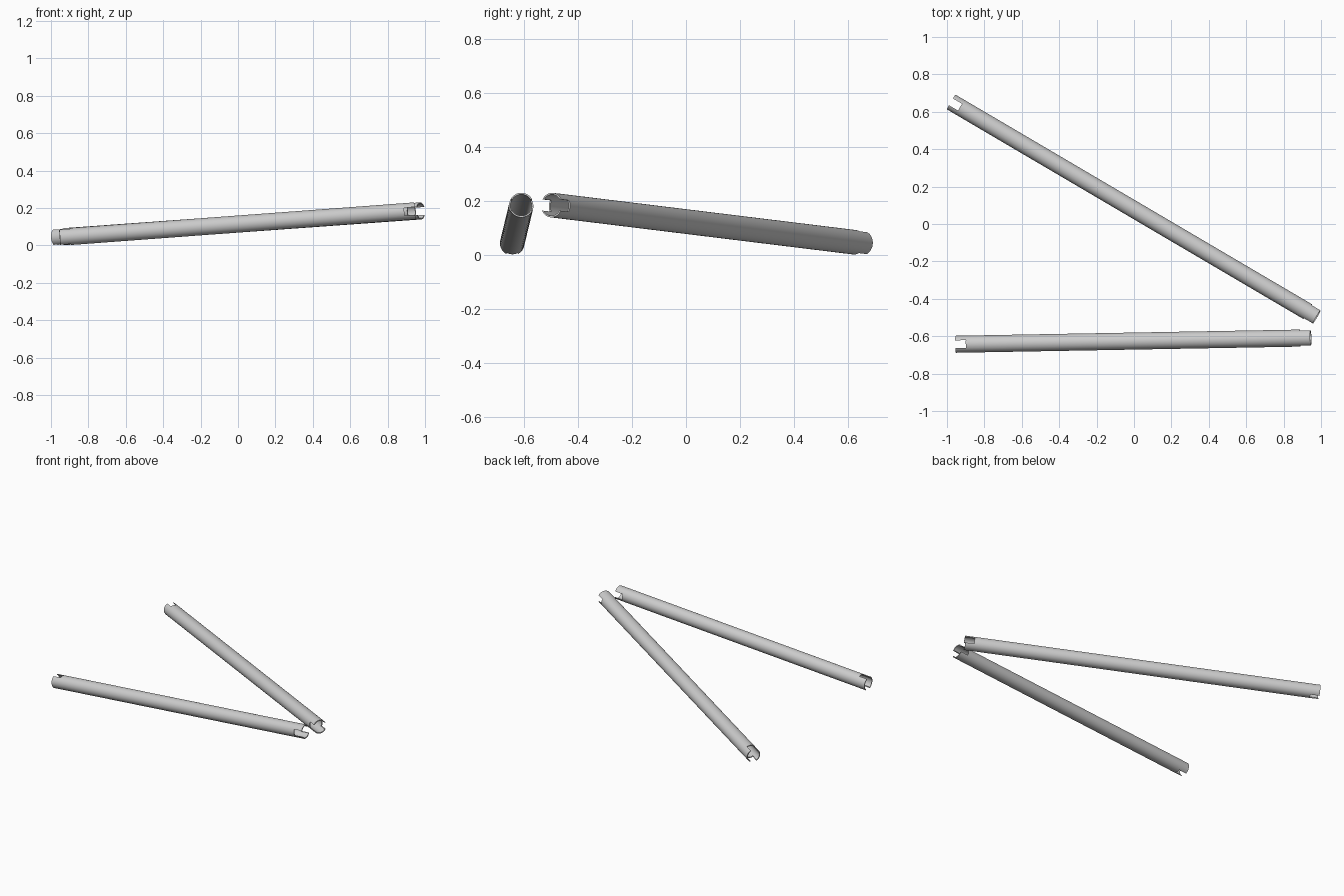
import bpy, bmesh, math
from mathutils import Vector, Matrix

if "Cube" in bpy.data.objects:
    bpy.data.objects.remove(bpy.data.objects["Cube"])

RADIUS, WALL = 0.0455, 0.006
SLOT_WIDTH, SLOT_DEPTH = 0.042, 0.057
SIDES = 64


def box_cutter(name, centre, size):
    bm = bmesh.new()
    bmesh.ops.create_cube(bm, size=1.0, matrix=Matrix.Translation(centre) @ Matrix.Diagonal((*size, 1)))
    me = bpy.data.meshes.new(name)
    bm.to_mesh(me)
    bm.free()
    ob = bpy.data.objects.new(name, me)
    bpy.context.collection.objects.link(ob)
    ob.hide_render = True
    return ob


def slotted_tube(name, low, high):
    low, high = Vector(low), Vector(high)
    length = (high - low).length
    # hollow tube: wall section spun around the local x axis
    bm = bmesh.new()
    section = [(0, RADIUS), (length, RADIUS), (length, RADIUS - WALL), (0, RADIUS - WALL)]
    verts = [bm.verts.new((x, 0, r)) for x, r in section]
    edges = [bm.edges.new((verts[i], verts[(i + 1) % 4])) for i in range(4)]
    bmesh.ops.spin(bm, geom=verts + edges, cent=(0, 0, 0), axis=(1, 0, 0),
                   angle=math.tau, steps=SIDES, use_duplicate=False)
    bmesh.ops.remove_doubles(bm, verts=bm.verts, dist=1e-5)
    bmesh.ops.recalc_face_normals(bm, faces=bm.faces)
    me = bpy.data.meshes.new(name)
    bm.to_mesh(me)
    bm.free()
    tube = bpy.data.objects.new(name, me)
    bpy.context.collection.objects.link(tube)

    # upright slot at the low end, sideways slot at the high end
    cutters = [
        box_cutter("upright_slot", (0, 0, 0), (2 * SLOT_DEPTH, SLOT_WIDTH, 0.2)),
        box_cutter("sideways_slot", (length, 0, 0), (2 * SLOT_DEPTH, 0.2, SLOT_WIDTH)),
    ]
    bpy.ops.object.select_all(action='DESELECT')
    tube.select_set(True)
    bpy.context.view_layer.objects.active = tube
    for cutter in cutters:
        mod = tube.modifiers.new(cutter.name, 'BOOLEAN')
        mod.operation, mod.solver, mod.object = 'DIFFERENCE', 'EXACT', cutter
        bpy.ops.object.modifier_apply(modifier=mod.name)
        bpy.data.objects.remove(cutter)
    bpy.ops.object.shade_smooth_by_angle(angle=math.radians(30))

    # lay the tube along its slope
    tube.matrix_world = Matrix.Translation(low) @ (high - low).to_track_quat('X', 'Z').to_matrix().to_4x4()
    return tube


slotted_tube("front_tube", (-0.953, -0.643, 0.043), (0.945, -0.609, 0.184))
slotted_tube("rear_tube", (-0.977, 0.652, 0.043), (0.977, -0.497, 0.184))
